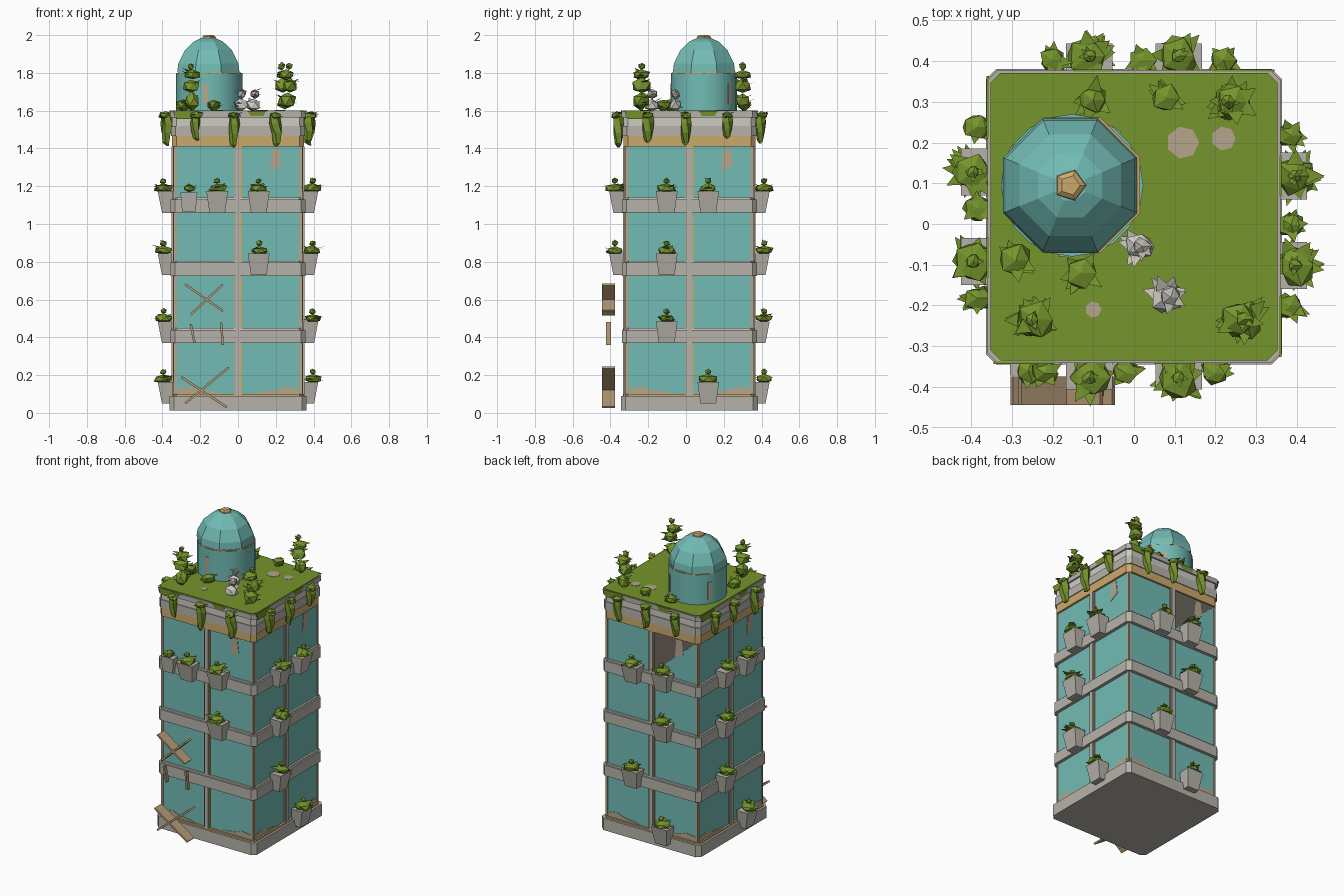
import bpy, bmesh, math, random
from mathutils import Vector, Matrix

random.seed(4)
cube = bpy.data.objects.get("Cube")
if cube:
    bpy.data.objects.remove(cube)


def material(name, r, g, b):
    m = bpy.data.materials.new(name)
    m.use_nodes = True
    m.diffuse_color = (r, g, b, 1)
    m.node_tree.nodes["Principled BSDF"].inputs["Base Color"].default_value = (r, g, b, 1)
    return m


teal = material("teal glass", .17, .50, .46)
green = material("leaf green", .18, .30, .025)
grey = material("warm grey concrete", .47, .45, .40)
pale = material("pale concrete", .62, .60, .55)
tan = material("tan trim", .60, .40, .15)
wood = material("weathered wood", .45, .32, .18)
stain = material("beige stain", .46, .38, .27)
dark = material("dark interior", .15, .13, .11)

CENTRE = Vector((0, .018, 0))


def finish(bm, name, mat, matrix=None):
    """Turn a bmesh into a named object."""
    if matrix:
        bmesh.ops.transform(bm, matrix=matrix, verts=bm.verts)
    bmesh.ops.recalc_face_normals(bm, faces=bm.faces)
    mesh = bpy.data.meshes.new(name)
    bm.to_mesh(mesh)
    bm.free()
    mesh.materials.append(mat)
    obj = bpy.data.objects.new(name, mesh)
    bpy.context.collection.objects.link(obj)
    return obj


def side(k):
    """Frame of a tower side: x along it, -y outward. 0 front, 1 right, 2 back, 3 left."""
    return Matrix.Translation(CENTRE) @ Matrix.Rotation(k * math.pi / 2, 4, "Z")


def box(name, mat, at, size, matrix=Matrix(), taper=1):
    bm = bmesh.new()
    bmesh.ops.create_cube(bm, size=1)
    for v in bm.verts:
        if v.co.z < 0:
            v.co.x *= taper
            v.co.y = .5 - (.5 - v.co.y) * taper
    local = Matrix.Translation(at) @ Matrix.Diagonal((*size, 1))
    return finish(bm, name, mat, matrix @ local)


def loft(name, mat, rings):
    """Skin a stack of closed point rings and cap both ends."""
    bm = bmesh.new()
    rows = [[bm.verts.new(p) for p in ring] for ring in rings]
    for a, b in zip(rows, rows[1:]):
        for i in range(len(a)):
            j = (i + 1) % len(a)
            bm.faces.new((a[i], a[j], b[j], b[i]))
    bm.faces.new(rows[0])
    bm.faces.new(rows[-1])
    return finish(bm, name, mat)


def slab(name, mat, half, z0, z1, cut=.025):
    """Square storey slab with cut corners."""
    inner = half - cut
    square = []
    for k in range(4):
        turn = Matrix.Rotation(k * math.pi / 2, 3, "Z")
        square += [CENTRE + turn @ Vector((-inner, -half, 0)),
                   CENTRE + turn @ Vector((inner, -half, 0))]
    return loft(name, mat, [[p + Vector((0, 0, z)) for p in square] for z in (z0, z1)])


def ring(x, y, z, r, n, phase=0):
    step = 2 * math.pi / n
    return [Vector((x + r * math.cos(step * i + phase), y + r * math.sin(step * i + phase), z))
            for i in range(n)]


def clump(name, mat, at, size, leaves=5):
    """Crumpled low-poly ball with loose leaf triangles."""
    bm = bmesh.new()
    bmesh.ops.create_icosphere(bm, subdivisions=1, radius=1)
    for v in bm.verts:
        v.co *= random.uniform(.7, 1.1)
    for i in range(leaves):
        a = random.uniform(0, 2 * math.pi)
        out = Vector((math.cos(a), math.sin(a), 0))
        across = Vector((-out.y, out.x, 0)) * .4
        low = Vector((0, 0, random.uniform(-.5, .7)))
        tip = out * random.uniform(1.1, 1.4) + low + Vector((0, 0, random.uniform(-.1, .5)))
        bm.faces.new([bm.verts.new(p) for p in (out * .5 + low + across, out * .5 + low - across, tip)])
    return finish(bm, name, mat, Matrix.Translation(at) @ Matrix.Diagonal((*size, 1)))


def plate(name, mat, points, matrix):
    """Thin flat patch from an outline on a side (x, z)."""
    bm = bmesh.new()
    face = bm.faces.new([bm.verts.new((x, -.3375, z)) for x, z in points])
    ext = bmesh.ops.extrude_face_region(bm, geom=[face])
    for v in ext["geom"]:
        if isinstance(v, bmesh.types.BMVert):
            v.co.y -= .003
    return finish(bm, name, mat, matrix)


# Tower body, floor ledges and layered parapet
slab("glass_body", teal, .337, .05, 1.45, .01)
slab("base", grey, .363, .012, .09)
slab("base_trim", tan, .35, .09, .1)
LEDGES = (.37, .725, 1.06)
for z in LEDGES:
    slab("floor_ledge", grey, .358, z, z + .07)
    slab("ledge_top_trim", pale, .348, z + .07, z + .08)
slab("parapet_tan_band", tan, .35, 1.41, 1.465)
slab("parapet_lower_band", grey, .355, 1.465, 1.52)
slab("parapet_pale_band", pale, .35, 1.52, 1.565)
slab("parapet_rim", grey, .36, 1.565, 1.597)
slab("roof_lawn", green, .353, 1.59, 1.602)

# Mullions, corner trims and hanging growth on every side
for k in range(4):
    m = side(k)
    box("mullion", grey, (0, -.34, .75), (.026, .022, 1.32), m)
    for s in (-1, 1):
        box("mullion_trim", tan if s > 0 else stain, (s * .017, -.338, .75), (.008, .012, 1.32), m)
        box("corner_trim", stain, (s * .329, -.337, .75), (.012, .008, 1.32), m)
        plate("sill_stain", stain, [(s * .32, .1), (s * .08, .1), (s * .12, .112), (s * .2, .12),
                                    (s * .25, .14), (s * .32, .13)], m)
    plate("wall_stain", stain, [(.17, 1.28), (.23, 1.31), (.22, 1.4), (.18, 1.4)], m)
    box("moss_drape", green, (-.27, -.359, 1.578), (.15, .006, .044), m, .7)
    box("moss_drape", green, (.1, -.359, 1.582), (.1, .006, .034), m, .6)
    for x in (-.22, -.02, .2):
        drop = random.uniform(.13, .19)
        c = m @ Vector((x, -.375, 0))
        spread = random.uniform(.026, .034)
        loft("hanging_vine", green,
             [ring(c.x + random.uniform(-.008, .008), c.y, 1.585 - drop * t, spread * f, 5, t)
              for t, f in ((0, .8), (.3, 1), (.6, .85), (.9, .6), (1, .2))])
        clump("vine_crown", green, m @ Vector((x, -.385, 1.575)), (.038, .034, .022))

# Broken pane at the top of the back wall
plate("broken_pane", dark, [(.02, 1.41), (.325, 1.41), (.02, 1.15)], side(2))

# Window-box planters: side, position along it, bottom height
PLANTERS = [(0, -.11, 1.06), (0, .11, 1.06), (0, .11, .73),
            (1, -.12, 1.06), (1, .1, 1.06), (1, -.12, .73), (1, -.12, .37), (1, .1, .05),
            (2, -.11, 1.06), (2, .11, 1.06), (2, .11, .73), (2, -.11, .37), (2, .11, .05),
            (3, -.11, 1.06), (3, .11, 1.06), (3, -.11, .73), (3, -.11, .37), (3, .11, .05)]
for k, x, z in PLANTERS:
    m = side(k)
    box("planter", grey, (x, -.385, z + .057), (.115, .08, .115), m, .72)
    clump("planter_leaves", green, m @ Vector((x, -.395, z + .13)), (.055, .055, .028), 7)
    clump("planter_sprout", green, m @ Vector((x, -.395, z + .168)), (.02, .02, .018), 3)
box("planter", grey, (-.26, -.365, 1.117), (.09, .05, .1), side(0), .8)
clump("planter_leaves", green, (-.26, -.36, 1.19), (.04, .035, .025))

# Round roof turret with faceted dome
TX, TY = -.152, .095
drum = loft("turret_drum", teal, [ring(TX, TY, z, .175, 20) for z in (1.6, 1.8)])
drum.data.shade_smooth()
bpy.context.view_layer.objects.active = drum
drum.select_set(True)
bpy.ops.object.shade_smooth_by_angle(angle=math.radians(40))
PH = math.pi / 8
loft("dome_rim", tan, [ring(TX, TY, z, .18, 8, PH) for z in (1.797, 1.806)])
loft("dome", teal, [ring(TX - .005, TY, z, r, 8, PH)
                    for z, r in ((1.806, .178), (1.85, .172), (1.92, .135), (1.965, .085), (1.985, .04))])
loft("dome_cap", tan, [ring(TX - .005, TY, z, r, 5) for z, r in ((1.975, .042), (1.992, .038), (2, .025))])
for a in (.9, 2.6, 4.6):
    box("drum_stain", stain, (.174, 0, 1.69), (.006, .025, .11),
        Matrix.Translation((TX, TY, 0)) @ Matrix.Rotation(a, 4, "Z"))

# Roof shrubs: tall stacked ones, then low ones
for x, y in ((-.25, -.235), (.24, .3), (.265, -.235)):
    for dz, r, h in ((.05, .047, .05), (.13, .052, .045), (.19, .05, .03), (.235, .022, .022)):
        clump("tall_shrub", green, (x + random.uniform(-.01, .01), y, 1.6 + dz), (r, r, h))
for x, y, r in ((-.13, -.12, .045), (-.29, -.09, .045), (-.1, .305, .045), (.08, .31, .04)):
    clump("low_shrub", green, (x, y, 1.63), (r, r, .035), 7)

# Crumpled concrete rubble and roof stains
for x, y, r in ((.01, -.055, .04), (.08, -.18, .045)):
    clump("rubble", pale, (x, y, 1.63), (r, r, .04))
    clump("rubble_top", grey, (x + .01, y, 1.69), (r * .7, r * .7, .03))
for x, y, r in ((.12, .2, .04), (.22, .21, .03), (-.1, -.21, .02)):
    loft("roof_stain", stain, [ring(x, y, z, r, 7) for z in (1.6, 1.604)])

# Loose boards nailed across the left front windows: start and end as x, z
BOARDS = [(-.3, .19, -.06, .03), (-.28, .05, -.05, .24),
          (-.28, .68, -.08, .54), (-.25, .52, -.08, .68),
          (-.25, .47, -.23, .37), (-.09, .48, -.08, .36)]
for i, (x0, z0, x1, z1) in enumerate(BOARDS):
    length = math.hypot(x1 - x0, z1 - z0)
    m = (Matrix.Translation(((x0 + x1) / 2, -.41, (z0 + z1) / 2))
         @ Matrix.Rotation(-math.atan2(z1 - z0, x1 - x0), 4, "Y"))
    box("loose_board", wood, (0, 0, 0), (length, .07 if i < 4 else .025, .012), m)
